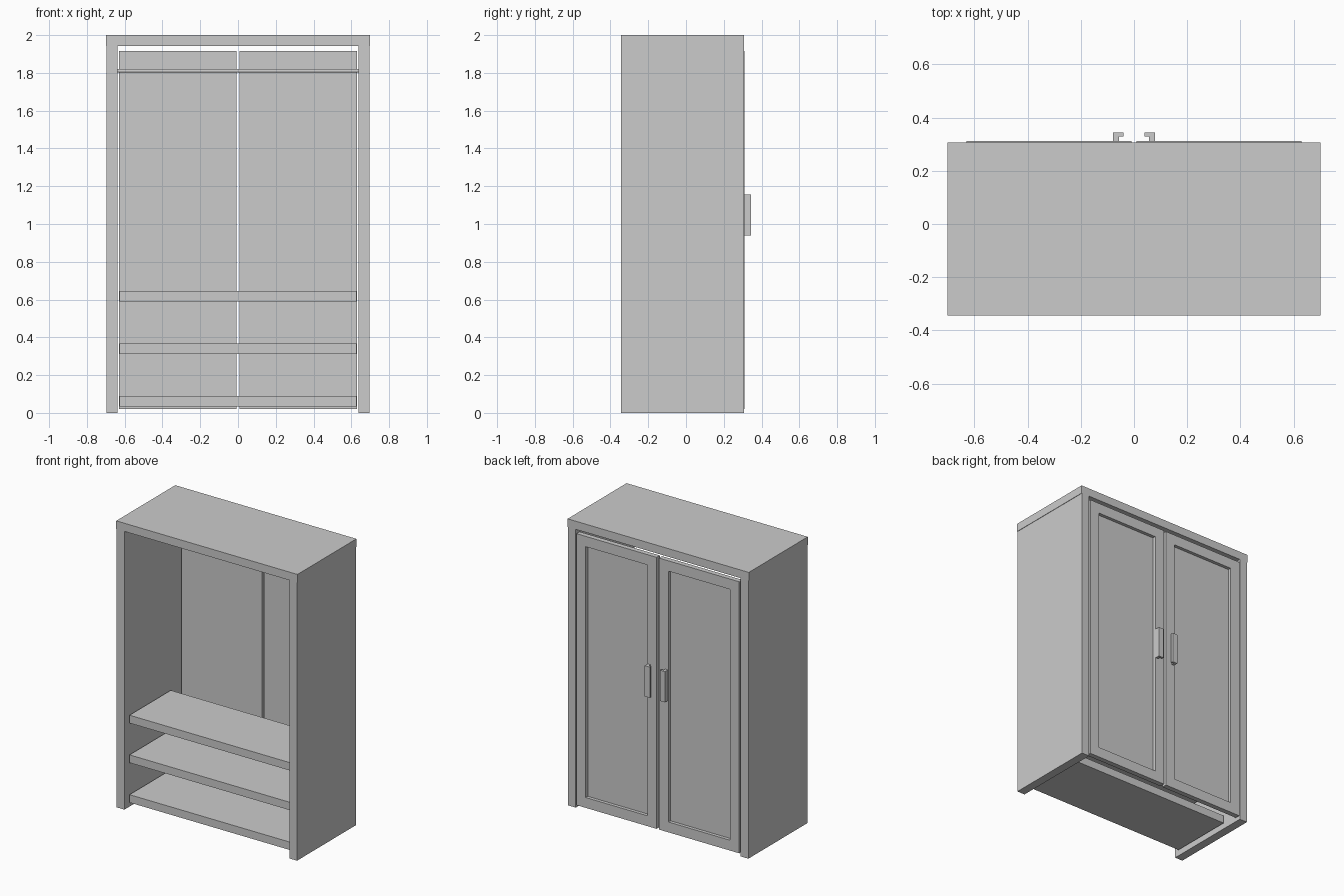
import bpy, bmesh
from mathutils import Vector

if "Cube" in bpy.data.objects:
    bpy.data.objects.remove(bpy.data.objects["Cube"])

def link(name, bm):
    me = bpy.data.meshes.new(name)
    bmesh.ops.recalc_face_normals(bm, faces=bm.faces)
    bm.to_mesh(me)
    bm.free()
    ob = bpy.data.objects.new(name, me)
    bpy.context.collection.objects.link(ob)
    return ob

def make_bm(lo, hi):
    bm = bmesh.new()
    bmesh.ops.create_cube(bm, size=1)
    lo, hi = Vector(lo), Vector(hi)
    for v in bm.verts:
        v.co = (lo + hi) / 2 + v.co * (hi - lo)
    return bm

def box(name, lo, hi):
    return link(name, make_bm(lo, hi))

Y0, Y1 = -0.344, 0.307   # open front, door side

# Carcass: top board and two sides
box("top_board", (-0.7, Y0, 1.943), (0.7, Y1, 2.0))
for side, s in (("left", -1), ("right", 1)):
    xs = sorted((s * 0.697, s * 0.637))
    box(side + "_side", (xs[0], Y0, 0), (xs[1], Y1, 1.943))

# Shelves
for i, z in enumerate((0.035, 0.313, 0.59)):
    box(f"shelf_{i + 1}", (-0.628, -0.30, z), (0.628, 0.155, z + 0.055))

# Hanging rail
bpy.ops.mesh.primitive_cylinder_add(vertices=24, radius=0.01, depth=1.274,
                                    location=(0, 0.02, 1.811), rotation=(0, 1.570796, 0))
bpy.context.object.name = "hanging_rail"
bpy.ops.object.shade_smooth_by_angle()

def door(name, s):
    # Slab with a recessed centre panel on its outer face
    xs = sorted((s * 0.009, s * 0.629))
    bm = make_bm((xs[0], 0.276, 0.021), (xs[1], 0.311, 1.917))
    bm.normal_update()
    face = max(bm.faces, key=lambda f: f.calc_center_median().y)
    bmesh.ops.inset_region(bm, faces=[face], thickness=0.102)
    ext = bmesh.ops.extrude_discrete_faces(bm, faces=[face])
    for v in ext["faces"][0].verts:
        v.co.y -= 0.023
    link(name, bm)

def handle(name, s):
    # Hooked profile extruded upwards
    prof = [(0.078, 0.308), (0.078, 0.344), (0.039, 0.344),
            (0.039, 0.328), (0.057, 0.328), (0.057, 0.308)]
    bm = bmesh.new()
    f = bm.faces.new([bm.verts.new((s * x, y, 0.94)) for x, y in prof])
    ext = bmesh.ops.extrude_face_region(bm, geom=[f], use_keep_orig=True)
    for v in ext["geom"]:
        if isinstance(v, bmesh.types.BMVert):
            v.co.z = 1.155
    link(name, bm)

# Mirrored doors and handles
for side, s in (("left", -1), ("right", 1)):
    door(side + "_door", s)
    handle(side + "_handle", s)
